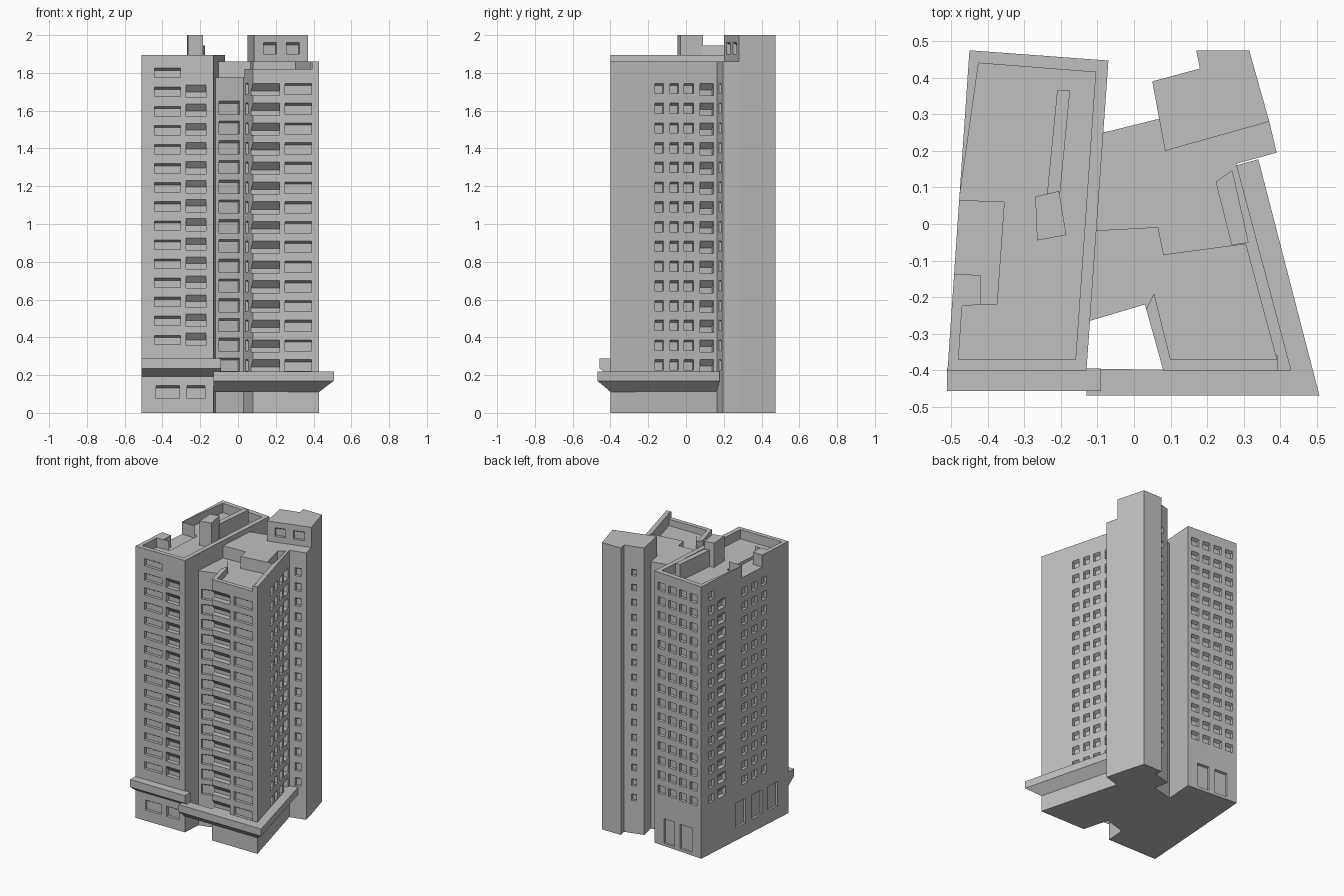
import bpy, bmesh
from mathutils import Vector

if "Cube" in bpy.data.objects:
    bpy.data.objects.remove(bpy.data.objects["Cube"])

concrete = bpy.data.materials.new("concrete_grey")
concrete.diffuse_color = (0.53, 0.53, 0.53, 1)
concrete.use_nodes = True
concrete.node_tree.nodes["Principled BSDF"].inputs["Base Color"].default_value = concrete.diffuse_color


def add_prism(bm, rings):
    """Closed solid from stacked rings with equal point counts."""
    loops = [[bm.verts.new(p) for p in r] for r in rings]
    n = len(loops[0])
    for a, b in zip(loops, loops[1:]):
        for i in range(n):
            bm.faces.new((a[i], a[(i + 1) % n], b[(i + 1) % n], b[i]))
    bm.faces.new(loops[0][::-1])
    bm.faces.new(loops[-1])


def finish(name, bm):
    bmesh.ops.recalc_face_normals(bm, faces=bm.faces)
    me = bpy.data.meshes.new(name)
    bm.to_mesh(me)
    bm.free()
    me.materials.append(concrete)
    ob = bpy.data.objects.new(name, me)
    bpy.context.collection.objects.link(ob)
    return ob


def prism(name, pts, z0, z1):
    bm = bmesh.new()
    add_prism(bm, [[(x, y, z) for x, y in pts] for z in (z0, z1)])
    return finish(name, bm)


def cut(target, cutter):
    mod = target.modifiers.new("cut", 'BOOLEAN')
    mod.operation = 'DIFFERENCE'
    mod.solver = 'EXACT'
    mod.object = cutter
    bpy.context.view_layer.objects.active = target
    bpy.ops.object.modifier_apply(modifier=mod.name)
    bpy.data.objects.remove(cutter)


def slots(bm, p, q, spans, tops, h, depth=0.02, drop=0.012):
    """Recess cutters on wall p->q; the recess ceiling slopes down inwards."""
    p, q = Vector((*p, 0)), Vector((*q, 0))
    d = q - p
    n = Vector((d.y, -d.x, 0)).normalized()
    for t0, t1 in spans:
        for top in tops:
            ends = []
            for t in (t0, t1):
                b = p + d * t
                prof = [(0.02, top - h), (0.02, top + drop * 0.02 / depth),
                        (-depth, top - drop), (-depth, top - h)]
                ends.append([b + n * o + Vector((0, 0, z)) for o, z in prof])
            add_prism(bm, ends)


def rows(top, pitch, count):
    return [top - pitch * i for i in range(count)]


def canopy(name, stations, heights):
    """Ledge with a sloped underside; stations are (inner, outer) points."""
    top, mid, low = heights
    bm = bmesh.new()
    add_prism(bm, [[(*i, top), (*o, top), (*o, mid), (*i, low)] for i, o in stations])
    return finish(name, bm)


# Left tower
A, B, C, D = (-0.51, -0.40), (-0.13, -0.40), (-0.07, 0.447), (-0.45, 0.475)
left = prism("left_tower", [A, B, C, D], 0, 1.895)
upper, lower = rows(1.825, 0.101, 15), rows(1.735, 0.101, 14)
bm = bmesh.new()
slots(bm, A, B, [(0.18, 0.54)], upper, 0.05)
slots(bm, A, B, [(0.62, 0.895)], lower, 0.065, 0.03, 0.035)
slots(bm, A, B, [(0.20, 0.53), (0.63, 0.88)], [0.145], 0.07)
slots(bm, C, D, [(c - 0.075, c + 0.075) for c in (0.15, 0.38, 0.61, 0.84)], upper, 0.055)
slots(bm, C, D, [(0.2, 0.43), (0.55, 0.8)], [0.19], 0.17, 0.015, 0.005)
slots(bm, D, A, [(0.09, 0.145)], upper, 0.055)
slots(bm, D, A, [(0.19, 0.28)], lower, 0.065, 0.03, 0.035)
slots(bm, D, A, [(c - 0.03, c + 0.03) for c in (0.5, 0.61, 0.72)], lower, 0.055)
slots(bm, D, A, [(c - 0.055, c + 0.055) for c in (0.45, 0.64, 0.82)], [0.26], 0.17, 0.015, 0.005)
cut(left, finish("window_cutter", bm))

# Left roof: sunken terrace and side notch
cut(left, prism("terrace_cutter", [
    (-0.425, 0.44), (-0.478, 0.065), (-0.36, 0.06), (-0.38, -0.22), (-0.42, -0.22),
    (-0.47, -0.225), (-0.48, -0.37), (-0.16, -0.37), (-0.105, 0.415)], 1.83, 2.1))
cut(left, prism("notch_cutter", [
    (-0.55, 0.066), (-0.355, 0.06), (-0.375, -0.219), (-0.419, -0.219),
    (-0.42, -0.14), (-0.55, -0.133)], 1.81, 2.1))
prism("roof_lift_box", [(-0.27, 0.075), (-0.265, -0.045), (-0.185, -0.03), (-0.205, 0.09)], 1.81, 2.0)
prism("roof_fin_wall", [(-0.238, 0.08), (-0.202, 0.085), (-0.175, 0.365), (-0.21, 0.365)], 1.81, 1.945)

# Right tower with the core that joins it to the left tower
E, F, G, H = (0.08, -0.40), (0.43, -0.40), (0.28, 0.165), (0.39, 0.195)
J, K, M, N = (0.09, 0.293), (-0.10, 0.246), (-0.135, -0.269), (0.03, -0.22)
right = prism("right_tower", [E, F, G, H, (0.37, 0.28), J, K, M, N], 0, 1.86)
floors = rows(1.745, 0.1045, 15)
bm = bmesh.new()
slots(bm, E, F, [(0.485, 0.886)], floors, 0.06)
slots(bm, E, F, [(-0.06, 0.40)], floors, 0.065, 0.04, 0.04)
slots(bm, F, G, [(0.416, 0.496), (0.558, 0.637), (0.69, 0.78)], floors, 0.055)
slots(bm, F, G, [(0.84, 0.965)], floors, 0.065, 0.03, 0.035)
slots(bm, G, H, [(0.35, 0.7)], floors, 0.055)
slots(bm, M, N, [(0.21, 0.86)], rows(1.65, 0.1045, 14), 0.07)
slots(bm, N, E, [(0.2, 0.45)], floors, 0.06)
slots(bm, J, K, [(0.45, 0.65)], floors, 0.055)
cut(right, finish("window_cutter", bm))

# Right roof: front terrace, lower front parapet, side notch
cut(right, prism("terrace_cutter", [
    (-0.16, -0.32), (0.03, -0.24), (0.055, -0.19), (0.10, -0.37), (0.39, -0.37),
    (0.305, -0.055), (0.08, -0.085), (0.065, -0.01), (-0.16, -0.022)], 1.775, 2.1))
cut(right, prism("parapet_cutter", [
    (0, -0.45), (0.393, -0.45), (0.393, -0.36), (0.2, -0.3), (0, -0.15)], 1.82, 2.1))
cut(right, prism("notch_cutter", [
    (0.268, -0.056), (0.312, -0.05), (0.268, 0.145), (0.225, 0.115)], 1.79, 2.1))

# Tall rear wing
P, Q, R, S = (0.085, 0.20), (0.37, 0.28), (0.18, 0.425), (0.05, 0.39)
wing = prism("rear_wing", [P, Q, (0.315, 0.475), (0.17, 0.475), R, S], 0, 2.0)
bm = bmesh.new()
slots(bm, P, Q, [(0.175, 0.42), (0.6, 0.84)], [1.96], 0.06)
slots(bm, R, S, [(0.38, 0.62)], rows(1.84, 0.1045, 16), 0.045)
cut(wing, finish("window_cutter", bm))

# Entrance canopies
canopy("left_canopy", [((-0.512, -0.395), (-0.512, -0.457)),
                       ((-0.09, -0.395), (-0.09, -0.457))], (0.288, 0.235, 0.19))
canopy("right_canopy", [((-0.13, -0.397), (-0.13, -0.469)),
                        ((0.428, -0.398), (0.507, -0.469)),
                        ((0.278, 0.16), (0.34, 0.177))], (0.22, 0.17, 0.11))
